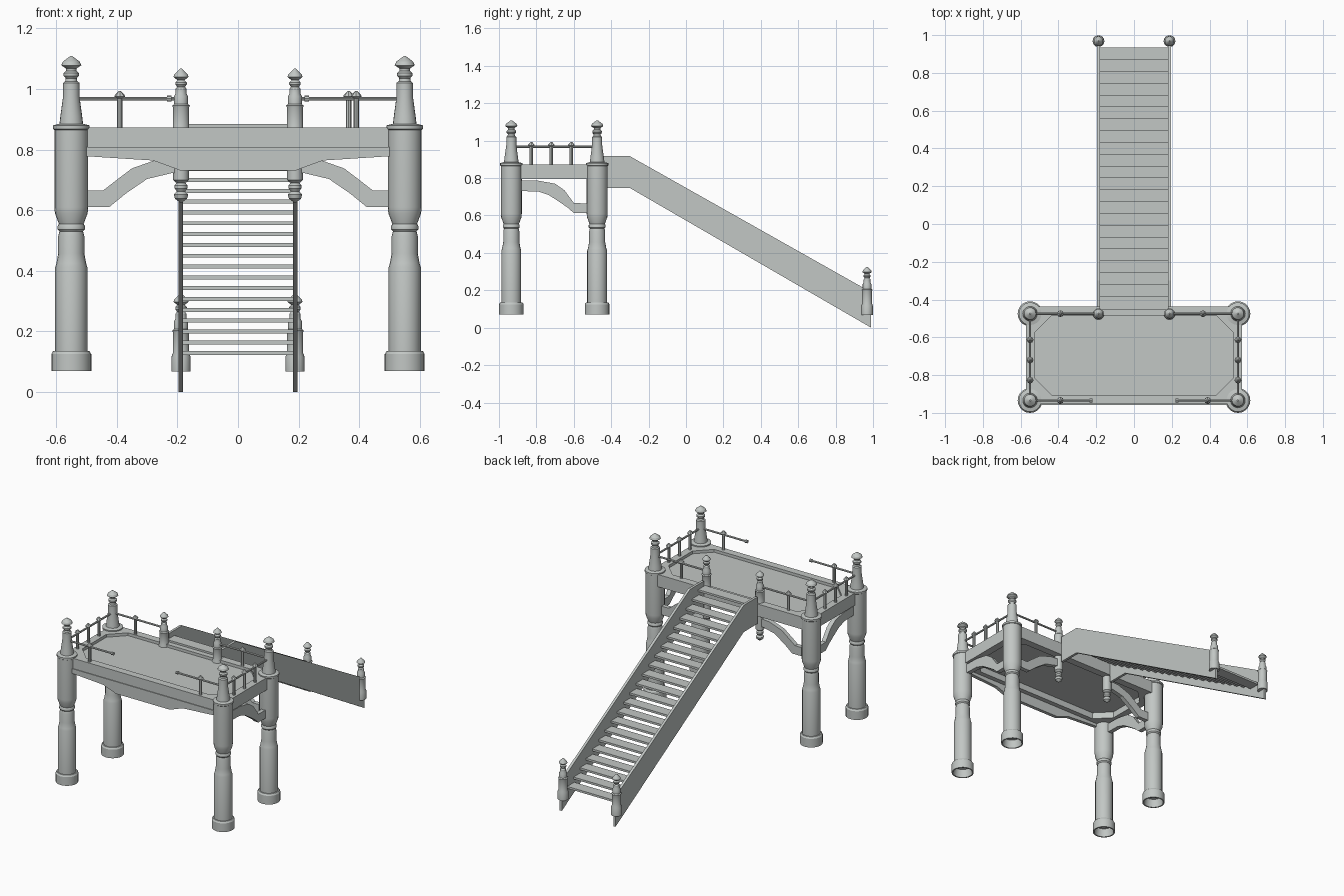
import bpy, bmesh, math
from mathutils import Vector

cube = bpy.data.objects.get("Cube")
if cube:
    bpy.data.objects.remove(cube, do_unlink=True)

stone = bpy.data.materials.new("pale_grey")
stone.use_nodes = True
GREY = (0.54, 0.57, 0.555, 1)
stone.diffuse_color = GREY
stone.node_tree.nodes["Principled BSDF"].inputs["Base Color"].default_value = GREY


def finish(name, bm, smooth=False):
    bmesh.ops.recalc_face_normals(bm, faces=bm.faces)
    mesh = bpy.data.meshes.new(name)
    bm.to_mesh(mesh)
    bm.free()
    mesh.materials.append(stone)
    obj = bpy.data.objects.new(name, mesh)
    bpy.context.collection.objects.link(obj)
    if smooth:
        bpy.ops.object.select_all(action="DESELECT")
        obj.select_set(True)
        bpy.context.view_layer.objects.active = obj
        bpy.ops.object.shade_smooth_by_angle(angle=math.radians(30))
    return obj


def lathe(name, profile, x, y, z=0, sides=20):
    """Turn a (radius, height) profile about a vertical axis, capping both ends."""
    bm = bmesh.new()
    rings = []
    for r, h in profile:
        rings.append([bm.verts.new((x + r * math.cos(a), y + r * math.sin(a), z + h))
                      for a in (math.tau * i / sides for i in range(sides))])
    for low, high in zip(rings, rings[1:]):
        for i in range(sides):
            j = (i + 1) % sides
            bm.faces.new((low[i], low[j], high[j], high[i]))
    bm.faces.new(rings[0])
    bm.faces.new(rings[-1])
    return finish(name, bm, True)


def prism(name, outline, axis, start, end):
    """Extrude an outline lying across the x, y or z axis."""
    bm = bmesh.new()
    place = {"x": lambda p, d: (d, p[0], p[1]),
             "y": lambda p, d: (p[0], d, p[1]),
             "z": lambda p, d: (p[0], p[1], d)}[axis]
    a = [bm.verts.new(place(p, start)) for p in outline]
    b = [bm.verts.new(place(p, end)) for p in outline]
    bm.faces.new(a)
    bm.faces.new(b)
    for i in range(len(a)):
        j = (i + 1) % len(a)
        bm.faces.new((a[i], a[j], b[j], b[i]))
    return finish(name, bm)


def rod(name, start, end, radius=0.006):
    start, end = Vector(start), Vector(end)
    span = end - start
    bm = bmesh.new()
    bmesh.ops.create_cone(bm, cap_ends=True, segments=8, radius1=radius,
                          radius2=radius, depth=span.length)
    turn = span.to_track_quat("Z", "Y").to_matrix().to_4x4()
    turn.translation = (start + end) / 2
    bm.transform(turn)
    return finish(name, bm, True)


def octagon(hx, y0, y1, cut):
    return [(-hx + cut, y0), (hx - cut, y0), (hx, y0 + cut), (hx, y1 - cut),
            (hx - cut, y1), (-hx + cut, y1), (-hx, y1 - cut), (-hx, y0 + cut)]


POST_X, FRONT, REAR = 0.55, -0.934, -0.475
NEWEL_X, RAIL_Z, DECK_Z = 0.188, 0.968, 0.873

# Turned corner posts, hollow at the foot
post = [(0.05, 0.12), (0.058, 0.07), (0.066, 0.07), (0.066, 0.125), (0.06, 0.135),
        (0.053, 0.135), (0.053, 0.412), (0.049, 0.425), (0.043, 0.458), (0.043, 0.515),
        (0.039, 0.53), (0.045, 0.537), (0.045, 0.548), (0.041, 0.555), (0.054, 0.59),
        (0.056, 0.61), (0.056, 0.865), (0.06, 0.868), (0.06, 0.88), (0.039, 0.885),
        (0.036, 0.91), (0.027, 0.975), (0.027, 1.02), (0.02, 1.025), (0.018, 1.035),
        (0.025, 1.043), (0.025, 1.052), (0.017, 1.06), (0.018, 1.068), (0.033, 1.078),
        (0.028, 1.09), (0.004, 1.108)]
for side, label in ((1, "left"), (-1, "right")):
    lathe(f"{label}_front_post", post, side * POST_X, FRONT)
    lathe(f"{label}_rear_post", post, side * POST_X, REAR)

# Newel posts, with a hanging finial below the upper pair
newel = [(0.031, 0), (0.031, 0.05), (0.027, 0.06), (0.027, 0.13), (0.029, 0.135),
         (0.023, 0.14), (0.023, 0.165), (0.018, 0.175), (0.018, 0.19), (0.013, 0.197),
         (0.019, 0.205), (0.019, 0.212), (0.012, 0.219), (0.025, 0.23), (0.022, 0.238),
         (0.003, 0.257)]
pendant = [(0.003, 0.625), (0.02, 0.638), (0.024, 0.652), (0.014, 0.662), (0.021, 0.672),
           (0.021, 0.682), (0.015, 0.69), (0.026, 0.7), (0.026, 0.82)]
for side, label in ((1, "left"), (-1, "right")):
    lathe(f"{label}_upper_newel", newel, side * NEWEL_X, REAR, 0.81)
    lathe(f"{label}_newel_pendant", pendant, side * NEWEL_X, REAR)
    lathe(f"{label}_lower_newel", newel, side * NEWEL_X, 0.968, 0.068)

# Deck rim with a chamfered opening, and the recessed floor inside it
outer = octagon(0.572, -0.952, -0.438, 0.02)
inner = octagon(0.525, -0.905, -0.485, 0.09)
bm = bmesh.new()
loops = [[bm.verts.new((x, y, z)) for x, y in ring]
         for ring, z in ((outer, 0.795), (outer, DECK_Z), (inner, DECK_Z), (inner, 0.795))]
for k in range(4):
    a, b = loops[k], loops[(k + 1) % 4]
    for i in range(8):
        j = (i + 1) % 8
        bm.faces.new((a[i], a[j], b[j], b[i]))
finish("deck_rim", bm)
prism("deck_floor", octagon(0.53, -0.91, -0.48, 0.09), "z", 0.835, 0.855)

# Shaped front fascia
half = [(0.19, 0.731), (0.28, 0.764), (0.5, 0.778), (0.5, 0.808)]
prism("front_fascia", half + [(-x, z) for x, z in reversed(half)], "y", -0.957, -0.935)

# Curved brackets from the rear posts: inward along the back, forward along the sides
rear_bracket = [(0.51, 0.61), (0.425, 0.61), (0.37, 0.655), (0.3, 0.703), (0.22, 0.722),
                (0.18, 0.722), (0.18, 0.775), (0.265, 0.768), (0.35, 0.738),
                (0.4, 0.7), (0.445, 0.665), (0.51, 0.665)]
side_bracket = [(-0.51, 0.613), (-0.6, 0.613), (-0.63, 0.64), (-0.68, 0.675), (-0.735, 0.71),
                (-0.79, 0.728), (-0.9, 0.731), (-0.9, 0.788), (-0.79, 0.786),
                (-0.7, 0.77), (-0.65, 0.735), (-0.6, 0.667), (-0.51, 0.663)]
for side, label in ((1, "left"), (-1, "right")):
    prism(f"{label}_rear_bracket", [(side * x, z) for x, z in rear_bracket],
          "y", REAR - 0.014, REAR + 0.014)
    prism(f"{label}_side_bracket", side_bracket, "x",
          side * (POST_X - 0.014), side * (POST_X + 0.014))

# Railings and their pointed balusters
baluster = [(0.009, 0), (0.009, 0.1), (0.018, 0.107), (0.016, 0.112), (0.003, 0.126)]
for side, label in ((1, "left"), (-1, "right")):
    px = side * POST_X
    rod(f"{label}_side_rail", (px, FRONT, RAIL_Z), (px, REAR, RAIL_Z))
    rod(f"{label}_rear_rail", (px, REAR, RAIL_Z), (side * NEWEL_X, REAR, RAIL_Z))
    rod(f"{label}_front_rail", (px, FRONT, RAIL_Z), (side * 0.225, FRONT, RAIL_Z))
    rod(f"{label}_front_rail_end", (side * 0.235, FRONT, RAIL_Z),
        (side * 0.22, FRONT, RAIL_Z), 0.01)
    spots = [(px, y) for y in (-0.827, -0.72, -0.613)]
    spots += [(side * 0.39, FRONT), (side * (0.365 if side > 0 else 0.39), REAR)]
    for n, (x, y) in enumerate(spots):
        lathe(f"{label}_baluster_{n + 1}", baluster, x, y, DECK_Z - 0.005, 8)

# Stair stringers
stringer = [(-0.44, 0.747), (-0.3, 0.747), (0.99, 0), (0.99, 0.19),
            (-0.3, 0.917), (-0.44, 0.917)]
for side, label in ((1, "left"), (-1, "right")):
    prism(f"{label}_stringer", stringer, "x", side * 0.181, side * 0.197)

# Open treads
for i in range(22):
    y, z = 0.935 - 0.0627 * i, 0.122 + 0.0357 * i
    prism(f"tread_{i + 1}", [(y - 0.07, z), (y, z), (y, z + 0.013), (y - 0.07, z + 0.013)],
          "x", -0.185, 0.185)
